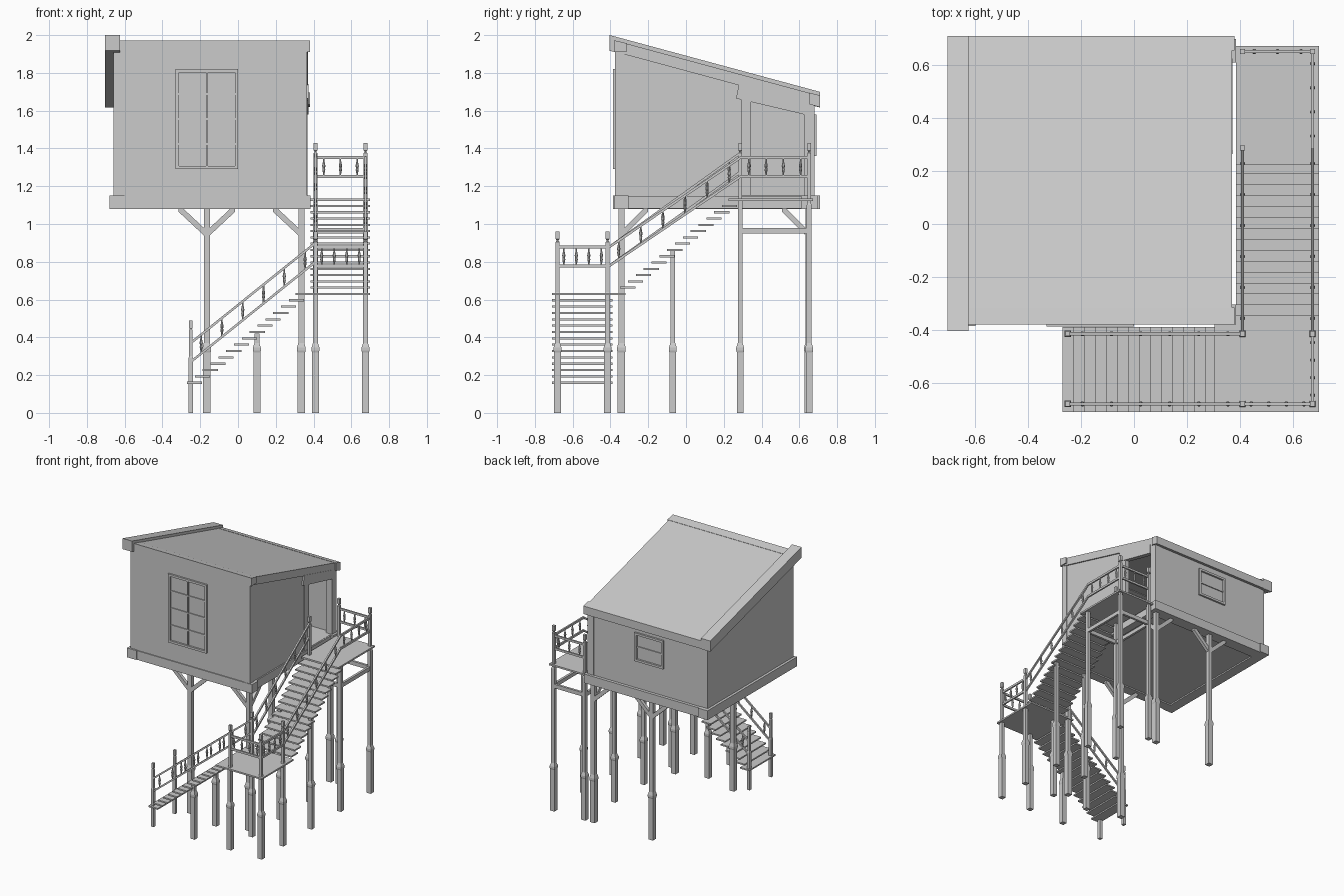
import bpy, bmesh, math
from mathutils import Vector

if "Cube" in bpy.data.objects:
    bpy.data.objects.remove(bpy.data.objects["Cube"])

GREY = (0.6, 0.6, 0.6, 1)
mat = bpy.data.materials.new("plain grey")
mat.use_nodes = True
mat.diffuse_color = GREY
mat.node_tree.nodes["Principled BSDF"].inputs["Base Color"].default_value = GREY


def finish(name, bm):
    bmesh.ops.recalc_face_normals(bm, faces=bm.faces)
    mesh = bpy.data.meshes.new(name)
    bm.to_mesh(mesh)
    bm.free()
    mesh.materials.append(mat)
    ob = bpy.data.objects.new(name, mesh)
    bpy.context.collection.objects.link(ob)
    return ob


def loft(name, rings):
    """Skin closed rings of points and cap both ends."""
    bm = bmesh.new()
    rows = [[bm.verts.new(p) for p in ring] for ring in rings]
    n = len(rows[0])
    for a, b in zip(rows, rows[1:]):
        for i in range(n):
            bm.faces.new((a[i], a[(i + 1) % n], b[(i + 1) % n], b[i]))
    bm.faces.new(rows[0])
    bm.faces.new(rows[-1])
    return finish(name, bm)


def box(name, x0, x1, y0, y1, z0, z1):
    corners = [(x0, y0), (x1, y0), (x1, y1), (x0, y1)]
    return loft(name, [[(x, y, z) for x, y in corners] for z in (z0, z1)])


def side_prism(name, x0, x1, outline):
    """Extrude a (y, z) outline along x."""
    return loft(name, [[(x, y, z) for y, z in outline] for x in (x0, x1)])


def turned(name, x, y, profile, sides):
    """Stack of (radius, z) rings; four sides give a square post."""
    turn = math.pi / sides
    grow = 1 / math.cos(turn)
    return loft(name, [[(x + r * grow * math.cos(turn + math.tau * i / sides),
                         y + r * grow * math.sin(turn + math.tau * i / sides), z)
                        for i in range(sides)] for r, z in profile])


def bar(name, a, b, w, h):
    """Straight bar whose ends are cut upright."""
    a, b = Vector(a), Vector(b)
    d = b - a
    s = Vector((-d.y, d.x, 0)).normalized() * w / 2
    u = Vector((0, 0, h / 2))
    return loft(name, [[p - s - u, p + s - u, p + s + u, p - s + u] for p in (a, b)])


def roof(y, drop=0):
    return 1.97 - 0.27 * (y + 0.37) - drop


def slope(y0, y1, top, bottom):
    return [(y0, roof(y0, bottom)), (y1, roof(y1, bottom)),
            (y1, roof(y1, top)), (y0, roof(y0, top))]


# House walls, with a doorway in the stair side
F, B = -0.373, 0.677
T = 0.02
side_prism("left_wall", -0.66, -0.66 + T,
           [(F, 1.12), (B, 1.12), (B, roof(B, .04)), (F, roof(F, .04))])
side_prism("door_wall", 0.34, 0.36,
           [(F, 1.12), (0.345, 1.12), (0.345, 1.65), (0.625, 1.58), (0.625, 1.12),
            (B, 1.12), (B, roof(B, .04)), (F, roof(F, .04))])
side_prism("front_wall", -0.64, 0.34,
           [(F, 1.12), (F + T, 1.12), (F + T, roof(F, .045)), (F, roof(F, .04))])
side_prism("back_wall", -0.64, 0.34,
           [(B - T, 1.12), (B, 1.12), (B, roof(B, .04)), (B - T, roof(B, .04))])
box("floor", -0.655, 0.36, -0.365, 0.67, 1.09, 1.15)

# Corner trim and door frame
side_prism("front_corner_trim", 0.315, 0.365,
           [(F - .004, 1.15), (-0.325, 1.15), (-0.325, roof(-.325, .05)),
            (F - .004, roof(F, .05))])
side_prism("back_corner_trim", 0.315, 0.368,
           [(0.625, 1.15), (B + .004, 1.15), (B + .004, roof(B, .05)),
            (0.625, roof(.625, .05))])
side_prism("door_jamb", 0.335, 0.368,
           [(0.29, 1.15), (0.345, 1.15), (0.345, 1.67), (0.29, 1.68)])
side_prism("door_header", 0.335, 0.372,
           [(0.265, 1.665), (0.625, 1.58), (0.625, 1.65), (0.28, 1.74)])

# Base beams
box("front_base_beam", -0.66, 0.385, -0.38, -0.305, 1.08, 1.15)
box("back_base_beam", -0.66, 0.385, 0.61, 0.70, 1.08, 1.15)
box("left_base_beam", -0.68, -0.60, -0.386, 0.709, 1.08, 1.152)
box("right_base_beam", 0.31, 0.37, -0.37, 0.68, 1.082, 1.148)

# Roof panel and edge beams
side_prism("roof_panel", -0.64, 0.37, slope(-0.37, 0.705, 0, 0.04))
side_prism("roof_left_beam", -0.705, -0.625, slope(-0.405, 0.71, -0.021, 0.062))
side_prism("roof_right_beam", 0.335, 0.37, slope(-0.37, 0.70, 0.002, 0.06))
side_prism("roof_front_beam", -0.625, 0.38, [(-.38, 1.91), (-.315, 1.91),
           (-.315, roof(-.315, -.002)), (-.38, roof(-.38))])
side_prism("roof_back_beam", -0.625, 0.38, slope(0.655, 0.71, -0.002, 0.06))


# Windows: frame with glazing bars
def window(name, x0, x1, z0, z1, y, out, cols, rows):
    def strip(part, xa, xb, za, zb, depth):
        ya, yb = sorted((y - out * .005, y + out * depth))
        box(name + part, xa, xb, ya, yb, za, zb)
    w = 0.017
    for z in (z0, z1 - w):
        strip("_frame_rail", x0, x1, z, z + w, .014)
    for x in (x0, x1 - w):
        strip("_frame_stile", x, x + w, z0 + w, z1 - w, .014)
    for i in range(1, cols):
        x = x0 + (x1 - x0) * i / cols
        strip("_upright_bar", x - .005, x + .005, z0 + w, z1 - w, .008)
    for i in range(1, rows):
        z = z0 + (z1 - z0) * i / rows
        strip("_cross_bar", x0 + w, x1 - w, z - .005, z + .005, .007)


window("front_window", -0.33, 0.0, 1.29, 1.82, F, -1, 2, 4)
window("back_window", -0.285, -0.04, 1.36, 1.58, B, 1, 1, 2)


# Posts with a thick foot
def post(name, x, y, top, foot=0.018, r=0.013, cap=False):
    profile = [(foot, 0), (foot, .32), (foot + .003, .33), (foot + .003, .345), (r, .37)]
    if cap:
        r2 = 0.01
        profile += [(r, top - .33), (r2, top - .32), (r2, top - .055), (.006, top - .05),
                    (.006, top - .045), (r2, top - .04), (r2, top)]
    else:
        profile += [(r, top)]
    turned(name, x, y, profile, 4)


# House legs and diagonal braces
for y, inward in ((-0.342, 1), (0.648, -1)):
    for x in (-0.165, 0.335):
        post("house_leg", x, y, 1.09, 0.02, 0.016)
        for s in ((-1, 1) if x < 0 else (-1,)):
            bar("house_brace", (x, y, .945), (x + s * .15, y, 1.085), .024, .04)
    bar("house_side_brace", (.335, y, .945), (.335, y + inward * .14, 1.085), .024, .04)

# Stair supports and newel posts
IN, OUT = 0.41, 0.675
for y in (-0.415, -0.68):
    turned("start_post", -0.25, y, [(.012, 0), (.012, .29), (.009, .3), (.009, .44),
           (.006, .445), (.009, .45), (.009, .49)], 4)
    post("lower_flight_support", 0.10, y, 0.42)
    for x in (IN, OUT):
        post("landing_post", x, y, 0.96, cap=True)
for x in (IN, OUT):
    post("upper_flight_support", x, -0.07, 0.86)
    post("deck_back_post", x, 0.652, 1.43, cap=True)
post("deck_inner_post", IN, 0.287, 1.43, cap=True)
post("deck_outer_support", OUT, 0.287, 1.13)

# Ties below the deck
for x in (IN, OUT):
    bar("deck_tie", (x, .287, .965), (x, .652, .965), .018, .03)
for y in (0.287, 0.652):
    bar("deck_cross_tie", (IN, y, .965), (OUT, y, .965), .018, .03)

# Treads, landing and deck
for i in range(14):
    x, z = -0.27 + .0415 * i, 0.16 + .0336 * i
    box("lower_tread", x, x + .08, -0.71, -0.39, z - .006, z + .005)
for i in range(1, 15):
    y, z = -0.39 + .0415 * i, 0.63 + .0333 * i
    box("upper_tread", 0.385, 0.70, y, y + .08, z - .006, z + .005)
box("landing", 0.305, 0.70, -0.71, -0.32, 0.623, 0.635)
box("deck", 0.385, 0.70, 0.225, 0.673, 1.122, 1.135)


# Railings with turned spindles
def railing(name, a, b, count):
    a, b = Vector(a), Vector(b)
    gap = Vector((0, 0, 0.1))
    bar(name + "_top_rail", a, b, .012, .016)
    bar(name + "_low_rail", a - gap, b - gap, .012, .016)
    for i in range(count):
        p = a.lerp(b, (i + .5) / count)
        shape = ((.004, -.1), (.004, -.085), (.008, -.065), (.006, -.055), (.009, -.045),
                 (.004, -.02), (.004, 0))
        turned(name + "_spindle", p.x, p.y, [(r, p.z + h) for r, h in shape], 8)


for y in (-0.415, -0.68):
    railing("lower_flight", (-0.25, y, .37), (IN, y, .9), 6)
railing("landing_front", (IN, -0.68, .877), (OUT, -0.68, .877), 4)
railing("landing_side", (OUT, -0.68, .877), (OUT, -0.415, .877), 4)
for x in (IN, OUT):
    railing("upper_flight", (x, -0.415, .872), (x, .287, 1.375 if x == IN else 1.35), 6)
railing("deck_side", (OUT, .287, 1.352), (OUT, .652, 1.352), 4)
railing("deck_back", (IN, .652, 1.352), (OUT, .652, 1.352), 3)
